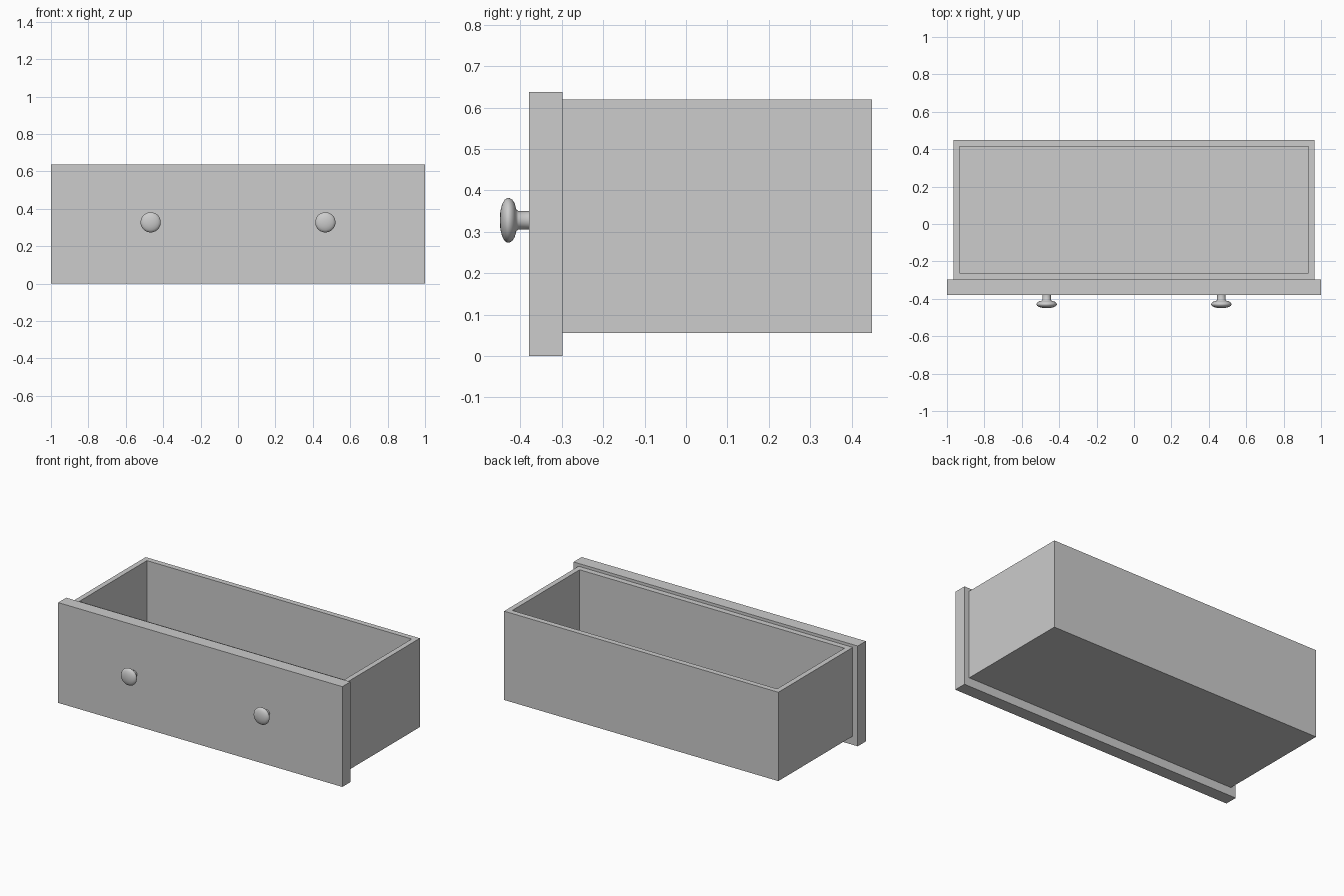
import bpy
import bmesh
import math
from mathutils import Matrix

if "Cube" in bpy.data.objects:
    bpy.data.objects.remove(bpy.data.objects["Cube"], do_unlink=True)

COLOUR = (0.604, 0.604, 0.604, 1)
grey = bpy.data.materials.new("plain_grey")
grey.use_nodes = True
grey.diffuse_color = COLOUR
bsdf = next(n for n in grey.node_tree.nodes if n.type == 'BSDF_PRINCIPLED')
bsdf.inputs["Base Color"].default_value = COLOUR


def finish(name, bm):
    bmesh.ops.recalc_face_normals(bm, faces=bm.faces)
    mesh = bpy.data.meshes.new(name)
    bm.to_mesh(mesh)
    bm.free()
    mesh.materials.append(grey)
    obj = bpy.data.objects.new(name, mesh)
    bpy.context.collection.objects.link(obj)
    return obj


def loft(name, rings):
    """Join rings of equal size into a skin, closed at both ends."""
    bm = bmesh.new()
    loops = [[bm.verts.new(p) for p in ring] for ring in rings]
    for a, b in zip(loops, loops[1:]):
        for i in range(len(a)):
            j = (i + 1) % len(a)
            bm.faces.new((a[i], a[j], b[j], b[i]))
    bm.faces.new(loops[0])
    bm.faces.new(loops[-1])
    return finish(name, bm)


def rectangle(half_x, y0, y1, z):
    return [(-half_x, y0, z), (half_x, y0, z), (half_x, y1, z), (-half_x, y1, z)]


# Open drawer box: outer skin, rim, then inner walls down to the floor
outer = (0.965, -0.298, 0.45)
inner = (0.932, -0.262, 0.415)
loft("drawer_box", [rectangle(*outer, 0.055), rectangle(*outer, 0.62),
                    rectangle(*inner, 0.62), rectangle(*inner, 0.09)])

# Front panel, overhanging the box on all sides
panel = (1.0, -0.379, -0.298)
loft("front_panel", [rectangle(*panel, 0), rectangle(*panel, 0.638)])

# Turned knobs: radius and y along the axis, from panel to tip
profile = [(0.022, -0.375), (0.022, -0.405), (0.026, -0.41), (0.041, -0.414),
           (0.05, -0.42), (0.054, -0.427), (0.054, -0.432), (0.05, -0.438),
           (0.04, -0.444), (0.025, -0.448), (0.01, -0.45)]
SIDES = 32
angles = [2 * math.pi * i / SIDES for i in range(SIDES)]
for name, x in (("left_knob", 0.467), ("right_knob", -0.467)):
    knob = loft(name, [[(r * math.cos(a), y, r * math.sin(a)) for a in angles]
                       for r, y in profile])
    knob.data.transform(Matrix.Translation((x, 0, 0.328)))
    bpy.ops.object.select_all(action='DESELECT')
    knob.select_set(True)
    bpy.context.view_layer.objects.active = knob
    bpy.ops.object.shade_smooth_by_angle(angle=math.radians(40))
